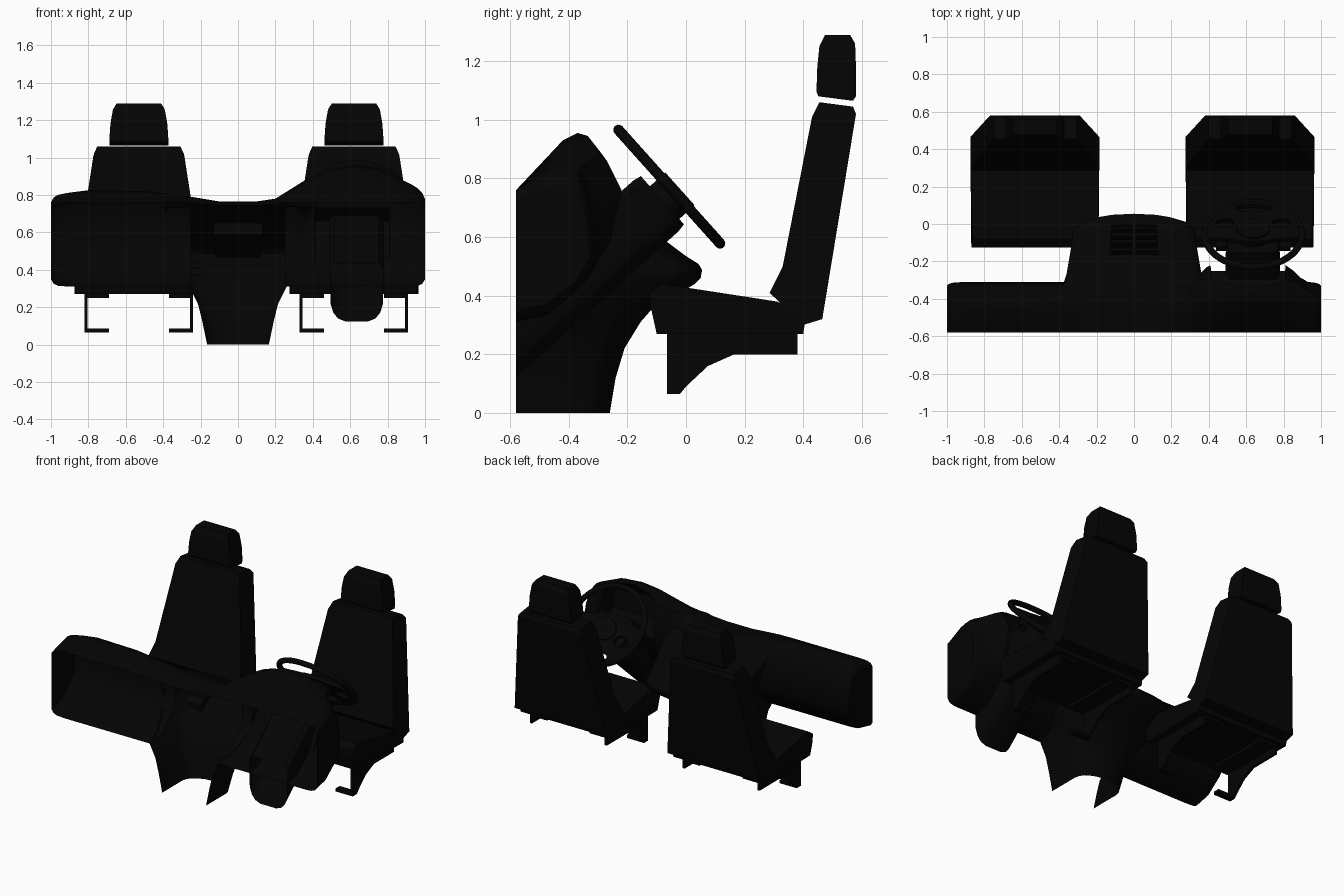
import bpy, bmesh, math
from mathutils import Matrix, Vector

if "Cube" in bpy.data.objects:
    bpy.data.objects.remove(bpy.data.objects["Cube"])

black = bpy.data.materials.new("soft_black")
black.diffuse_color = (0.0012, 0.0012, 0.0012, 1)
black.use_nodes = True
black.node_tree.nodes["Principled BSDF"].inputs["Base Color"].default_value = black.diffuse_color


def make(name, verts, faces, smooth=None, matrix=None):
    me = bpy.data.meshes.new(name)
    bm = bmesh.new()
    vs = [bm.verts.new(v) for v in verts]
    for f in faces:
        bm.faces.new([vs[i] for i in f])
    bmesh.ops.remove_doubles(bm, verts=bm.verts, dist=1e-5)
    bmesh.ops.recalc_face_normals(bm, faces=bm.faces)
    bm.to_mesh(me)
    bm.free()
    ob = bpy.data.objects.new(name, me)
    bpy.context.collection.objects.link(ob)
    me.materials.append(black)
    if matrix:
        ob.matrix_world = matrix
    if smooth:
        bpy.ops.object.select_all(action='DESELECT')
        ob.select_set(True)
        bpy.context.view_layer.objects.active = ob
        bpy.ops.object.shade_smooth_by_angle(angle=math.radians(smooth))
    return ob


def loft(name, rings, closed=False, caps=False, skip=None, smooth=None, matrix=None):
    n = len(rings[0])
    verts = [Vector(p) for r in rings for p in r]
    faces = []
    for i in range(len(rings) - 1):
        for j in range(n if closed else n - 1):
            k = (j + 1) % n
            f = (i * n + j, i * n + k, (i + 1) * n + k, (i + 1) * n + j)
            if not (skip and skip(sum((verts[a] for a in f), Vector()) / 4, i, j)):
                faces.append(f)
    if caps:
        faces += [tuple(range(n)), tuple(range((len(rings) - 1) * n, len(rings) * n))]
    return make(name, verts, faces, smooth, matrix)


def prism(name, prof, cx, smooth=None):
    # profile of (y, z, half width) drawn out to both sides
    return loft(name, [[(cx + s * w, y, z) for y, z, w in prof] for s in (-1, 1)],
                closed=True, caps=True, smooth=smooth)


def box(name, x0, x1, y0, y1, z0, z1, matrix=None):
    q = [(x0, y0), (x1, y0), (x1, y1), (x0, y1)]
    return loft(name, [[(x, y, z) for x, y in q] for z in (z0, z1)],
                closed=True, caps=True, matrix=matrix)


def cylinder(name, cx, cy, rx, ry, z0, z1, matrix=None, n=32):
    t = [2 * math.pi * i / n for i in range(n)]
    return loft(name, [[(cx + rx * math.cos(a), cy + ry * math.sin(a), z) for a in t]
                       for z in (z0, z1)], closed=True, caps=True, smooth=40, matrix=matrix)


# Seats with headrests and slide brackets
back = [(.285, .41, .345), (.33, .5, .322), (.43, 1.01, .243), (.455, 1.06, .222),
        (.57, 1.045, .222), (.58, 1.02, .24), (.465, .32, .345), (.40, .30, .345)]
cushion = [(-.125, .41, .338), (-.12, .36, .34), (-.10, .27, .335), (.40, .27, .345),
           (.41, .33, .345), (.31, .38, .343), (.05, .42, .34), (-.08, .44, .33)]
head = [(.445, 1.095, .158), (.452, 1.08, .158), (.57, 1.065, .158), (.58, 1.08, .158),
        (.58, 1.18, .152), (.577, 1.26, .137), (.56, 1.29, .118), (.475, 1.29, .118),
        (.455, 1.25, .14), (.448, 1.18, .152)]
plate = [(-.065, .27), (-.065, .065), (-.02, .065), (0, .09), (.075, .16),
         (.165, .2), (.38, .2), (.38, .27)]
for side, cx in (("passenger", -.53), ("driver", .62)):
    prism(side + "_seat_back", back, cx)
    prism(side + "_seat_cushion", cushion, cx)
    prism(side + "_headrest", head, cx)
    for s in (-1, 1):
        ox = cx + s * .29
        prism(side + "_seat_bracket", [(y, z, .008) for y, z in plate], ox - s * .008)
        a, b = sorted((ox, ox - s * .13))
        box(side + "_bracket_foot", a, b, -.065, -.02, .065, .085)
        box(side + "_bracket_top", a, b, -.065, .38, .25, .27)


# Dashboard shell, open toward the front
CREST = [(-1, .80), (-.8, .825), (-.5, .82), (-.25, .79), (-.1, .765), (.1, .765), (.2, .78),
         (.36, .88), (.5, .935), (.62, .955), (.75, .94), (.9, .87), (1, .82)]
FLAT = [(-.58, .76), (-.47, .81), (-.42, .82), (-.37, .80), (-.335, .74), (-.315, .65),
        (-.31, .52), (-.36, .43), (-.47, .335), (-.58, .31)]
HOOD = [(-.58, .76), (-.42, .93), (-.37, .955), (-.335, .945), (-.27, .86), (-.22, .76),
        (-.26, .58), (-.34, .45), (-.47, .335), (-.58, .31)]


def clamp(v):
    return max(0, min(1, v))


def crest(x):
    for (a, p), (b, q) in zip(CREST, CREST[1:]):
        if x <= b:
            return p + (q - p) * (x - a) / (b - a)
    return CREST[-1][1]


def section(x):
    t = crest(x)
    b, br = clamp((t - .82) / .135), clamp((.31 - abs(x - .61)) / .1)
    sy, sz = {1.0: (.93, .84), .985: (.97, .94), .96: (.99, .985)}.get(abs(x), (1, 1))
    pts = []
    for i, (p, q) in enumerate(zip(FLAT, HOOD)):
        k = b if i < 4 else br
        y, z = p[0] + (q[0] - p[0]) * k, p[1] + (q[1] - p[1]) * k
        if 0 < i < 4:
            z -= max(0, .82 - t)
        if i == 0:
            z -= max(0, .8 - t) * .5
        if i == 3:                   # hood lip reaches back as it drops
            y += br * (-.335 + (.945 - z) * .78 - y)
        if i == 4:
            z = min(z, t - .025)
        if abs(x - .61) < .2:        # instrument recess under the hood
            if i == 4:
                y, z = -.39, min(.87, t - .06)
            if i == 5:
                y, z = -.37, .73
            if i == 6:
                y, z = -.25, .66
        pts.append((x, -.58 + (y + .58) * sy, .55 + (z - .55) * sz))
    return pts


xs = [-1, -.985, -.96, -.9, -.8, -.65, -.5, -.4, -.3, -.25, -.17, -.1, 0, .1, .15, .2, .25,
      .3, .33, .36, .39, .409, .412, .45, .5, .56, .62, .68, .75, .78, .808, .811, .85, .89,
      .93, .96, .985, 1]
loft("dashboard", [section(x) for x in xs], smooth=40,
     skip=lambda c, i, j: j >= 4 and abs(c.x) < .25)
for x in (-1, 1):
    make("dashboard_end", section(x), [tuple(range(10))])

# Centre console: U-shaped rings (height, half width, rear y, front y)
rings = [(0, .165, -.26, -.58), (.12, .19, -.24, -.58), (.22, .215, -.21, -.58),
         (.31, .26, -.155, -.58), (.35, .285, -.12, -.46), (.44, .32, .03, -.36),
         (.46, .33, .05, -.34), (.488, .332, .055, -.32), (.508, .33, .043, -.31),
         (.535, .333, 0, -.33), (.65, .36, -.16, -.33), (.7, .38, -.22, -.335),
         (.741, .40, -.345, -.345)]
half = [(1, None), (1, .105), (.96, .075), (.85, .045), (.6, .02), (.36, .006)]
plan = [(-f, o) for f, o in half] + [(0, 0)] + half[::-1]
loft("centre_console",
     [[(f * w, fr if o is None else max(fr, r - o), z) for f, o in plan]
      for z, w, r, fr in rings], smooth=40,
     skip=lambda c, i, j: i == 9 and abs(c.x) < .1)

# Air vent pocket and slats in the console slope
mouth = [(-.12, 0, .53), (.12, 0, .53), (.13, -.16, .65), (-.13, -.16, .65)]
floor = [(x, y - .048, z - .064) for x, y, z in mouth]
make("vent_pocket", mouth + floor, [(0, 1, 5, 4), (1, 2, 6, 5), (2, 3, 7, 6), (3, 0, 4, 7),
                                    (4, 5, 6, 7)])
slope = Matrix(((1, 0, 0, 0), (0, -.8, .6, -.08), (0, .6, .8, .59), (0, 0, 0, 1)))
for i in range(4):
    v = -.072 + i * .048
    box("vent_slat", -.12, .12, v - .006, v + .006, -.035, .002, slope)
box("vent_divider", -.012, .012, -.1, .1, -.04, .004, slope)

# Steering column: rounded box along the tilted axis, cut off at the front
CX = .635
axis, up = Vector((0, .745, .667)), Vector((0, -.667, .745))
end = Vector((CX, -.08, .725))
cross = [(-.145, .09), (-.12, .117), (.12, .117), (.145, .09), (.14, -.045), (.125, -.08),
         (.1, -.103), (.06, -.115), (-.06, -.115), (-.1, -.103), (-.125, -.08), (-.14, -.045)]
tip = [end + Vector((x * .93, 0, 0)) + up * (v * .95) for x, v in cross]
mid = [end + Vector((x, 0, 0)) + up * v - axis * .03 for x, v in cross]
foot = [p - axis * ((p.y + .58) / .745) for p in mid]
loft("steering_column", [foot, mid, tip], closed=True, smooth=40)
make("column_end", tip, [tuple(range(len(tip)))])

# Steering wheel, built flat and tilted onto the column
wheel = Matrix(((-1, 0, 0, CX + .003), (0, -.667, .745, -.057), (0, .745, .667, .772),
                (0, 0, 0, 1)))
ang = [2 * math.pi * i / 48 for i in range(49)]
tube = [2 * math.pi * i / 12 for i in range(12)]
loft("wheel_rim", [[((.26 + .018 * math.cos(t)) * math.cos(a),
                     (.26 + .018 * math.cos(t)) * math.sin(a), .018 * math.sin(t))
                    for t in tube] for a in ang], closed=True, smooth=50, matrix=wheel)
arc = [math.radians(173 + 194 * i / 36) for i in range(37)]
pad_edge = [(.255 * math.cos(a), .255 * math.sin(a)) for a in arc]
pad_edge += [(.1, .05), (.06, .065), (-.06, .065), (-.1, .05)]
pad = loft("wheel_pad", [[(x, y, z) for x, y in pad_edge] for z in (-.014, .012)],
           closed=True, caps=True, matrix=wheel)
cutters = [cylinder("pad_cutter", x, y, rx, ry, -.1, .1, wheel)
           for x, y, rx, ry in ((0, -.2, .1, .028), (-.15, -.08, .05, .035),
                                (.15, -.08, .05, .035))]
bpy.context.view_layer.update()
for c in cutters:
    c.hide_render = True
    m = pad.modifiers.new("hole", 'BOOLEAN')
    m.operation, m.object, m.solver = 'DIFFERENCE', c, 'EXACT'
    bpy.context.view_layer.objects.active = pad
    bpy.ops.object.modifier_apply(modifier=m.name)
for c in cutters:
    bpy.data.objects.remove(c)
cylinder("wheel_hub", 0, -.03, .09, .075, -.06, .022, wheel)

# Column stalks
for s in (-1, 1):
    a, b = sorted((s * .13, s * .2))
    box("column_stalk", a, b, -.03, .02, -.1, -.07, wheel)
